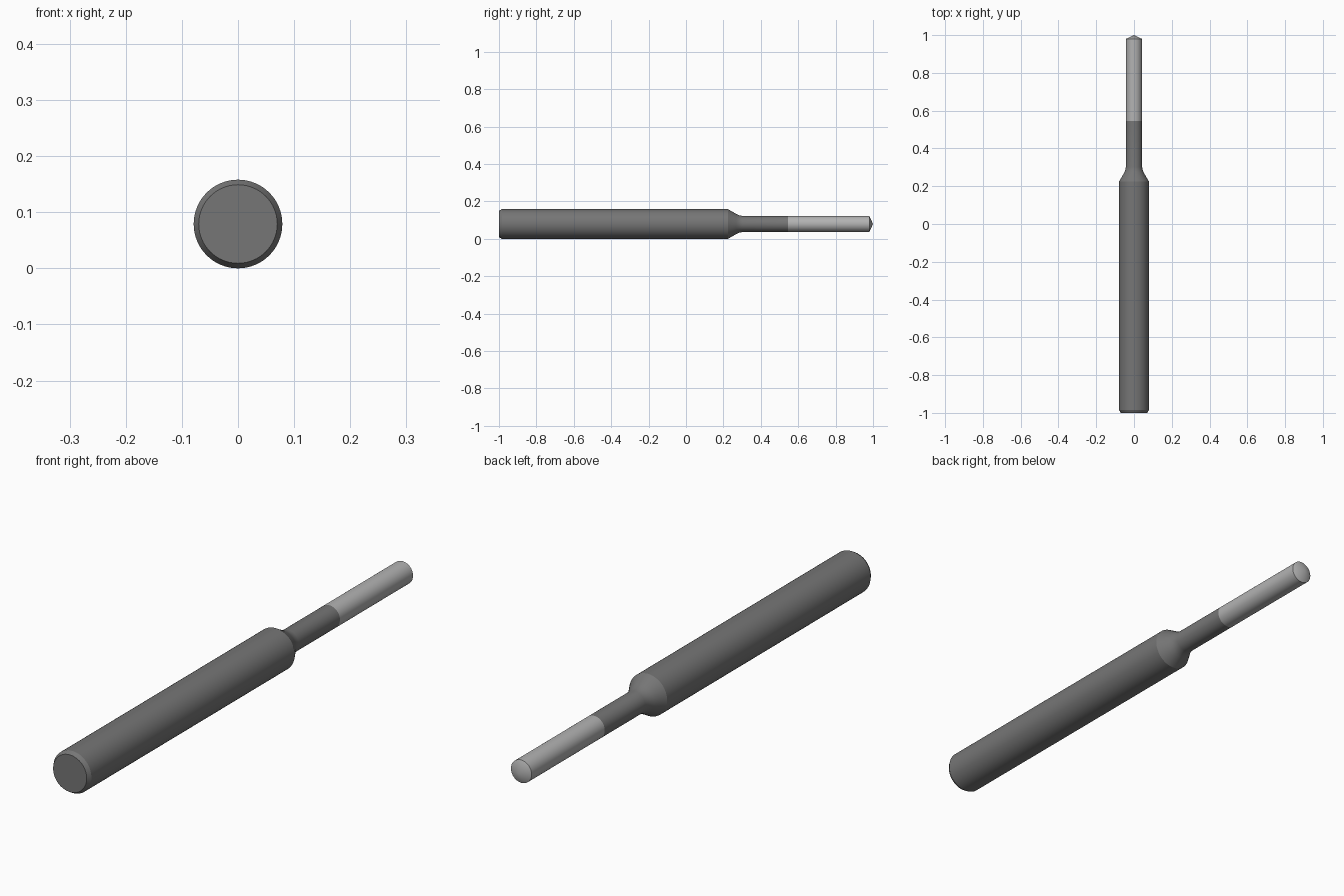
import bpy, bmesh, math

if "Cube" in bpy.data.objects:
    bpy.data.objects.remove(bpy.data.objects["Cube"])

R = 0.079       # shank radius, also the height of the axis
NECK = 0.043    # neck and cutting end radius
SIDES = 64


def material(name, grey):
    m = bpy.data.materials.new(name)
    m.diffuse_color = (grey, grey, grey, 1)
    m.use_nodes = True
    m.node_tree.nodes["Principled BSDF"].inputs["Base Color"].default_value = m.diffuse_color
    return m


def turned_part(name, profile, mat):
    """Revolve (y, radius) points around the tool axis into a closed solid."""
    bm = bmesh.new()
    rings = []
    for y, r in profile:
        if r == 0:
            rings.append([bm.verts.new((0, y, R))])
        else:
            angles = [2 * math.pi * i / SIDES for i in range(SIDES)]
            rings.append([bm.verts.new((r * math.cos(a), y, R + r * math.sin(a)))
                          for a in angles])
    for a, b in zip(rings, rings[1:]):
        for i in range(SIDES):
            j = (i + 1) % SIDES
            bm.faces.new((a[i], a[j], b[0]) if len(b) == 1 else (a[i], a[j], b[j], b[i]))
    for ring in (rings[0], rings[-1]):
        if len(ring) > 1:
            bm.faces.new(ring)
    bmesh.ops.recalc_face_normals(bm, faces=bm.faces[:])
    mesh = bpy.data.meshes.new(name)
    bm.to_mesh(mesh)
    bm.free()
    obj = bpy.data.objects.new(name, mesh)
    bpy.context.collection.objects.link(obj)
    mesh.materials.append(mat)
    bpy.ops.object.select_all(action='DESELECT')
    obj.select_set(True)
    bpy.context.view_layer.objects.active = obj
    bpy.ops.object.shade_smooth_by_angle(angle=math.radians(20))
    return obj


# Shank: chamfered back end, straight grip, taper with a soft fillet, neck
turned_part("shank", [
    (-1.0, 0.070), (-0.985, R), (0.225, R),
    (0.268, 0.054), (0.278, 0.049), (0.289, 0.0452), (0.302, NECK),
    (0.545, NECK)], material("dark_grey", 0.18))

# Cutting end: lighter cylinder with a shallow conical point
turned_part("cutting_end", [
    (0.545, NECK), (0.98, NECK), (1.0, 0)], material("light_grey", 0.45))
